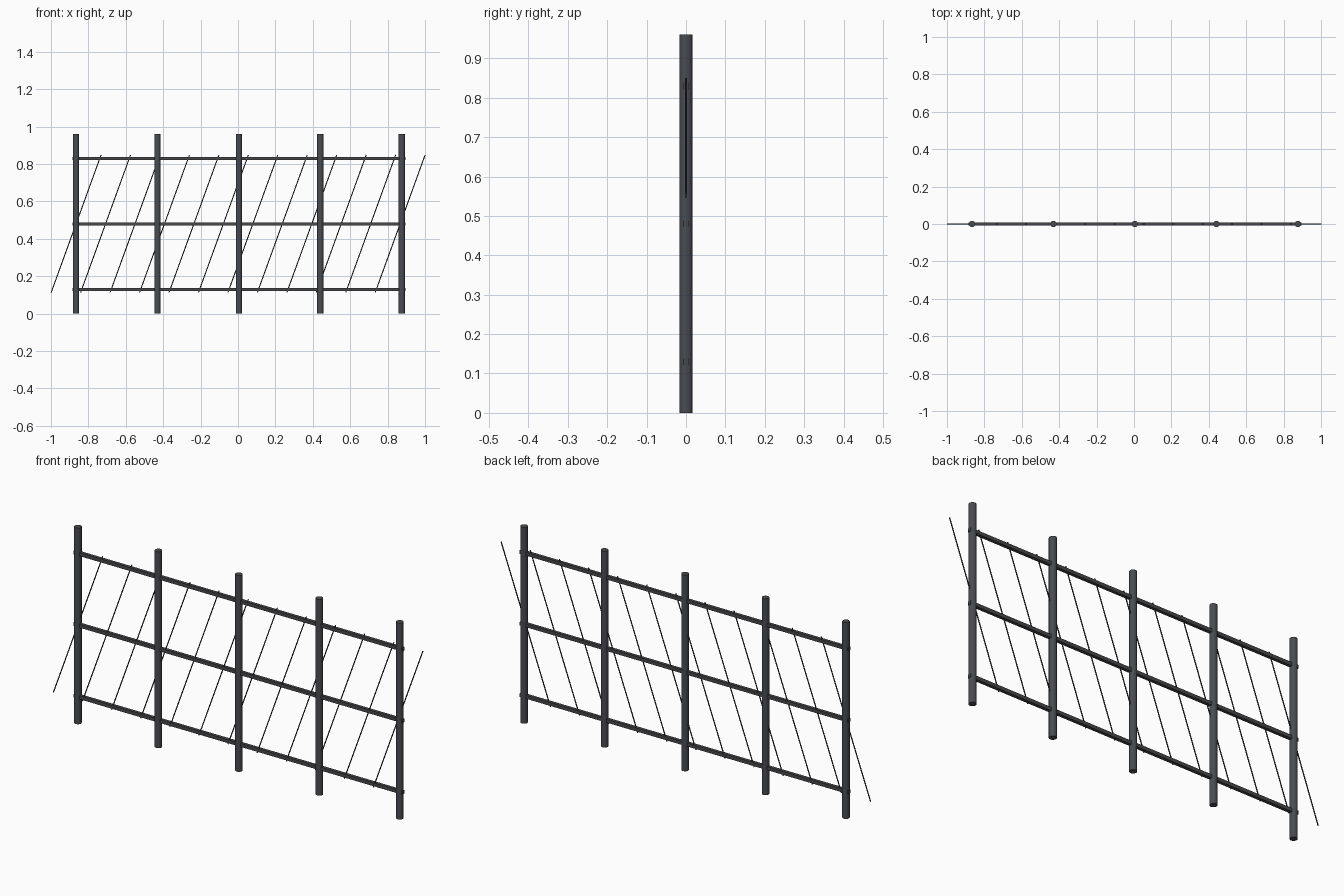
import bpy
import math
from mathutils import Vector

cube = bpy.data.objects.get("Cube")
if cube:
    bpy.data.objects.remove(cube, do_unlink=True)


def material(name, color):
    mat = bpy.data.materials.new(name)
    mat.use_nodes = True
    mat.diffuse_color = (*color, 1)
    mat.node_tree.nodes["Principled BSDF"].inputs["Base Color"].default_value = (*color, 1)
    return mat


post_metal = material("blue grey metal", (0.065, 0.073, 0.086))
rail_metal = material("warm grey metal", (0.066, 0.063, 0.070))
rod_metal = material("dark metal", (0.040, 0.044, 0.050))


def rod(name, start, end, radius, sides, mat):
    """Cylinder between two points."""
    a, b = Vector(start), Vector(end)
    bpy.ops.mesh.primitive_cylinder_add(vertices=sides, radius=radius,
                                        depth=(b - a).length, location=(a + b) / 2)
    obj = bpy.context.object
    obj.name = name
    obj.rotation_euler = (b - a).to_track_quat('Z', 'Y').to_euler()
    obj.data.materials.append(mat)
    bpy.ops.object.shade_smooth_by_angle(angle=math.radians(40))
    return obj


# Upright posts
for i in range(5):
    x = -0.866 + i * 0.4355
    rod(f"post_{i + 1}", (x, 0, 0), (x, 0, 0.96), 0.017, 16, post_metal)

# Horizontal square rails, poking just past the end posts
for name, z in (("bottom_rail", 0.13), ("middle_rail", 0.48), ("top_rail", 0.83)):
    bpy.ops.mesh.primitive_cube_add(size=1, location=(0.005, 0, z))
    rail = bpy.context.object
    rail.name = name
    rail.scale = (1.78, 0.016, 0.017)
    rail.data.materials.append(rail_metal)

# Thin slanted rods
for i in range(12):
    x = -0.999 + i * 0.1575
    rod(f"slanted_rod_{i + 1}", (x, 0, 0.113), (x + 0.267, 0, 0.849), 0.0027, 8, rod_metal)
